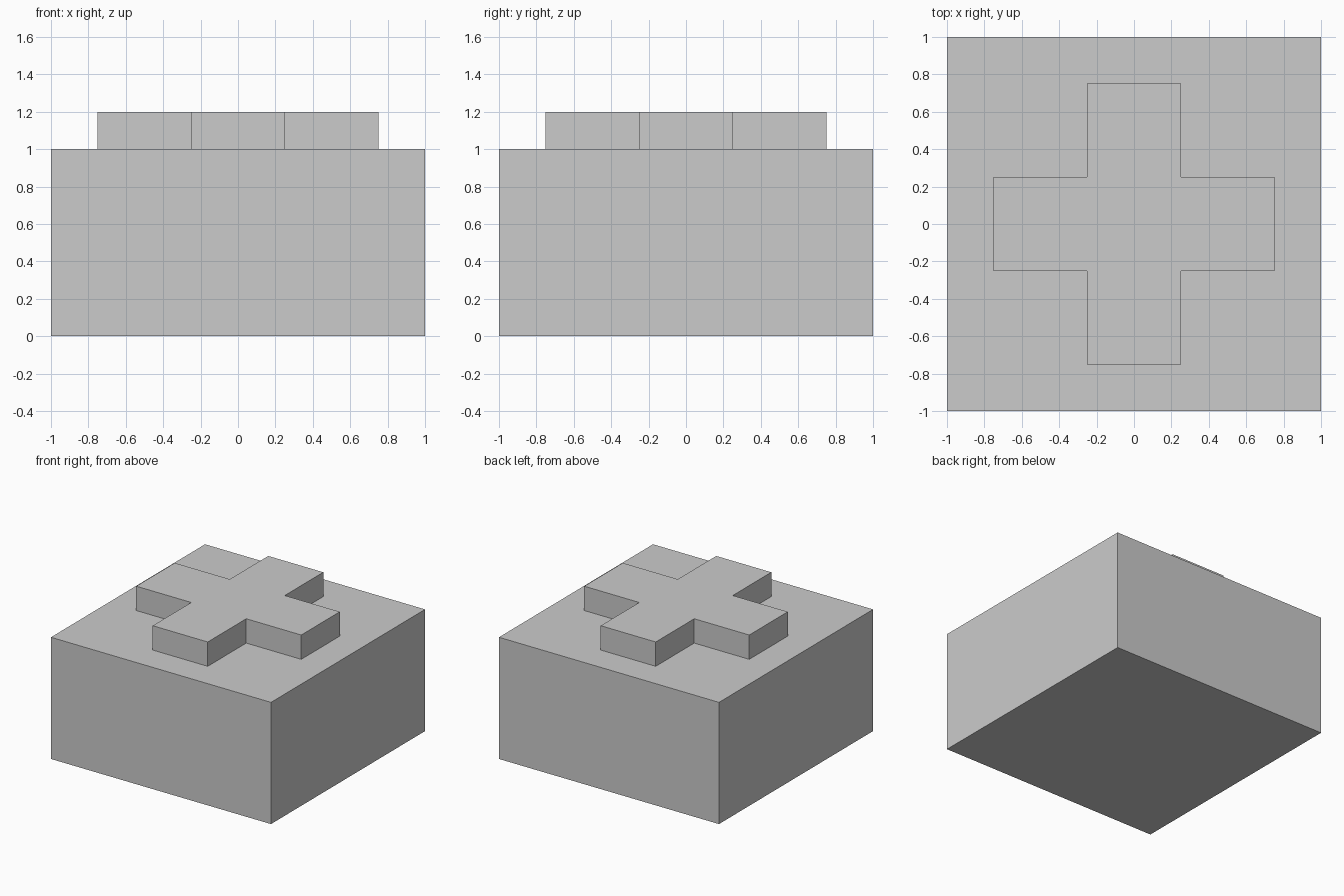
import bpy, bmesh

if "Cube" in bpy.data.objects:
    bpy.data.objects.remove(bpy.data.objects["Cube"])


def extruded(name, outline, z0, z1):
    """Closed flat-faced prism from a counter-clockwise outline."""
    bm = bmesh.new()
    base = bm.faces.new([bm.verts.new((x, y, z0)) for x, y in outline])
    top = bmesh.ops.extrude_face_region(bm, geom=[base], use_keep_orig=True)
    verts = [v for v in top["geom"] if isinstance(v, bmesh.types.BMVert)]
    bmesh.ops.translate(bm, verts=verts, vec=(0, 0, z1 - z0))
    bmesh.ops.recalc_face_normals(bm, faces=bm.faces)
    mesh = bpy.data.meshes.new(name)
    bm.to_mesh(mesh)
    bm.free()
    obj = bpy.data.objects.new(name, mesh)
    bpy.context.collection.objects.link(obj)
    return obj


# Square base block
extruded("base_block", [(-1, -1), (1, -1), (1, 1), (-1, 1)], 0, 1)

# Raised cross: one corner's three points turned through four quarters
w, r = 0.25, 0.75
cross = []
corner = [(r, w), (w, w), (w, r)]
for _ in range(4):
    cross += corner
    corner = [(-y, x) for x, y in corner]
extruded("raised_cross", cross, 1, 1.2)
